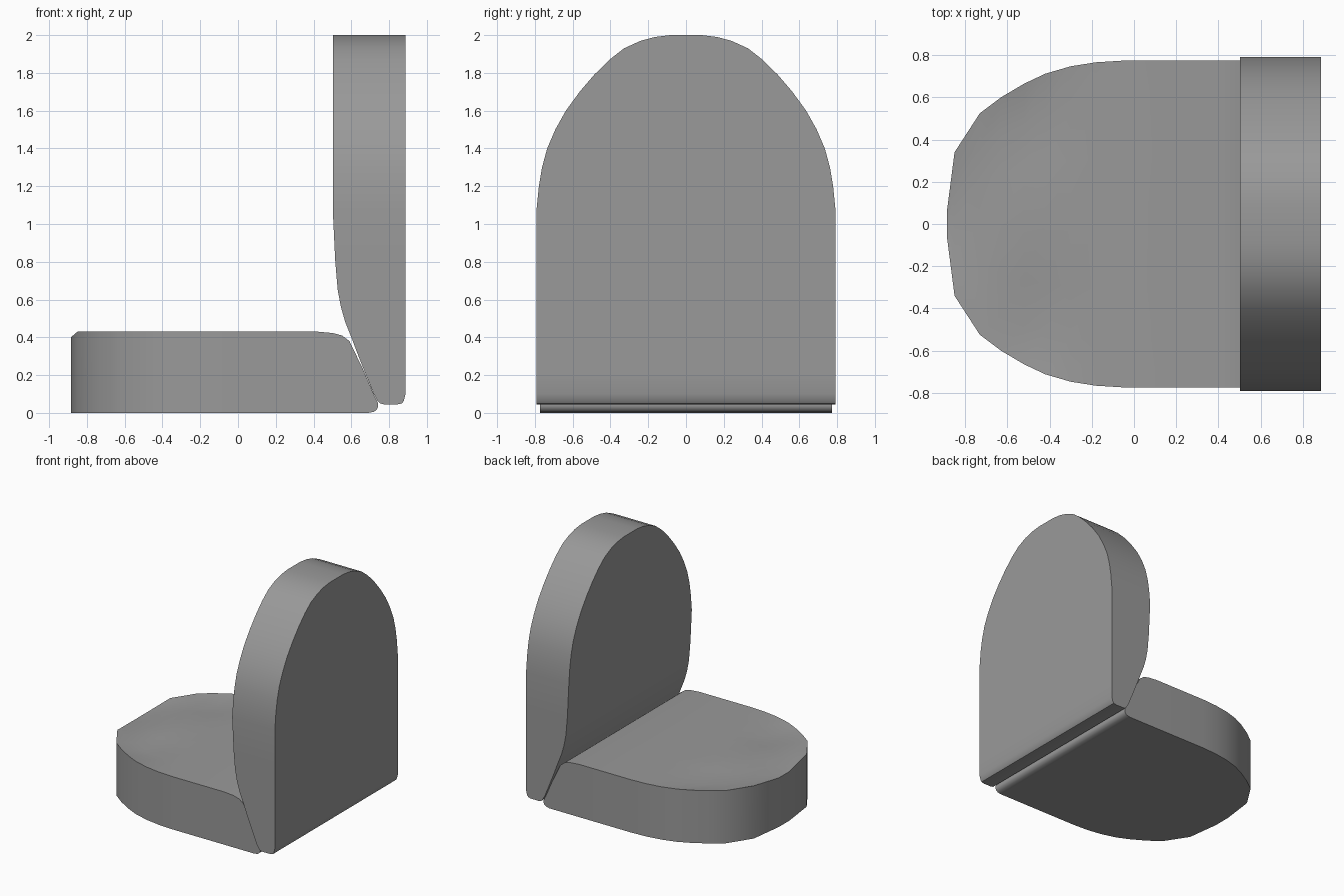
import bpy, bmesh, math

grey = bpy.data.materials.new("dark_grey_fabric")
grey.diffuse_color = (0.32, 0.32, 0.32, 1)


def loft(name, rings):
    """Skin a list of equal-length closed rings and cap both ends."""
    bm = bmesh.new()
    loops = [[bm.verts.new(p) for p in r] for r in rings]
    n = len(loops[0])
    for a, b in zip(loops, loops[1:]):
        for i in range(n):
            j = (i + 1) % n
            bm.faces.new((a[i], a[j], b[j], b[i]))
    bm.faces.new(loops[0])
    bm.faces.new(loops[-1])
    bmesh.ops.recalc_face_normals(bm, faces=bm.faces)
    me = bpy.data.meshes.new(name)
    bm.to_mesh(me)
    bm.free()
    me.materials.append(grey)
    ob = bpy.data.objects.new(name, me)
    bpy.context.collection.objects.link(ob)
    bpy.ops.object.select_all(action='DESELECT')
    ob.select_set(True)
    bpy.context.view_layer.objects.active = ob
    bpy.ops.object.shade_smooth_by_angle(angle=math.radians(35))
    return ob


# Backrest lower part: height, front x, rear x (constant width)
lower = [
    (0.045, 0.775, 0.845), (0.05, 0.752, 0.868), (0.065, 0.738, 0.878),
    (0.10, 0.719, 0.887), (0.20, 0.678, 0.887), (0.30, 0.638, 0.887),
    (0.40, 0.600, 0.887), (0.48, 0.568, 0.887), (0.56, 0.545, 0.887),
    (0.65, 0.528, 0.887), (0.80, 0.515, 0.887), (1.07, 0.502, 0.887)]
# Backrest arch: height, half width (constant thickness)
arch = [
    (1.20, 0.779), (1.30, 0.762), (1.40, 0.735), (1.50, 0.692), (1.60, 0.636),
    (1.70, 0.563), (1.79, 0.486), (1.87, 0.405), (1.93, 0.328),
    (1.97, 0.24), (1.99, 0.165), (2.0, 0.085)]
back = [(z, 0.792, f, r) for z, f, r in lower]
back += [(z, w, 0.502, 0.887) for z, w in arch]
loft("backrest", [[(f, -w, z), (r, -w, z), (r, w, z), (f, w, z)]
                  for z, w, f, r in back])

# Seat cushion: x, half width, bottom z, top z
seat = [
    (-0.885, 0.07, 0, 0.40), (-0.85, 0.34, 0, 0.43), (-0.73, 0.525, 0, 0.43),
    (-0.63, 0.60, 0, 0.43), (-0.52, 0.665, 0, 0.43), (-0.42, 0.712, 0, 0.43),
    (-0.30, 0.747, 0, 0.43), (-0.18, 0.766, 0, 0.43), (-0.05, 0.774, 0, 0.43),
    (0.42, 0.774, 0, 0.43), (0.50, 0.774, 0, 0.423), (0.55, 0.774, 0, 0.41),
    (0.59, 0.774, 0, 0.38), (0.66, 0.774, 0, 0.235), (0.69, 0.774, 0, 0.165),
    (0.72, 0.774, 0.006, 0.095), (0.735, 0.774, 0.018, 0.065),
    (0.742, 0.774, 0.033, 0.05)]


def seat_ring(x, w, lo, hi):
    """Section across the seat: two dents near the corners, a low front lip."""
    ring = [(x, w, lo), (x, -w, lo)]
    for t in (-1, -0.72, -0.4, 0, 0.4, 0.72, 1):
        y = t * w
        r2 = ((x + 0.47) / 0.17) ** 2 + ((abs(y) - 0.48) / 0.1) ** 2
        drop = 0.03 * math.exp(-r2)
        if -0.88 < x < -0.6:
            drop += 0.025 * (1 - t * t) * (-0.6 - x) / 0.25
        ring.append((x, y, hi - (drop if abs(t) < 1 else 0)))
    return ring


loft("seat_cushion", [seat_ring(*s) for s in seat])
